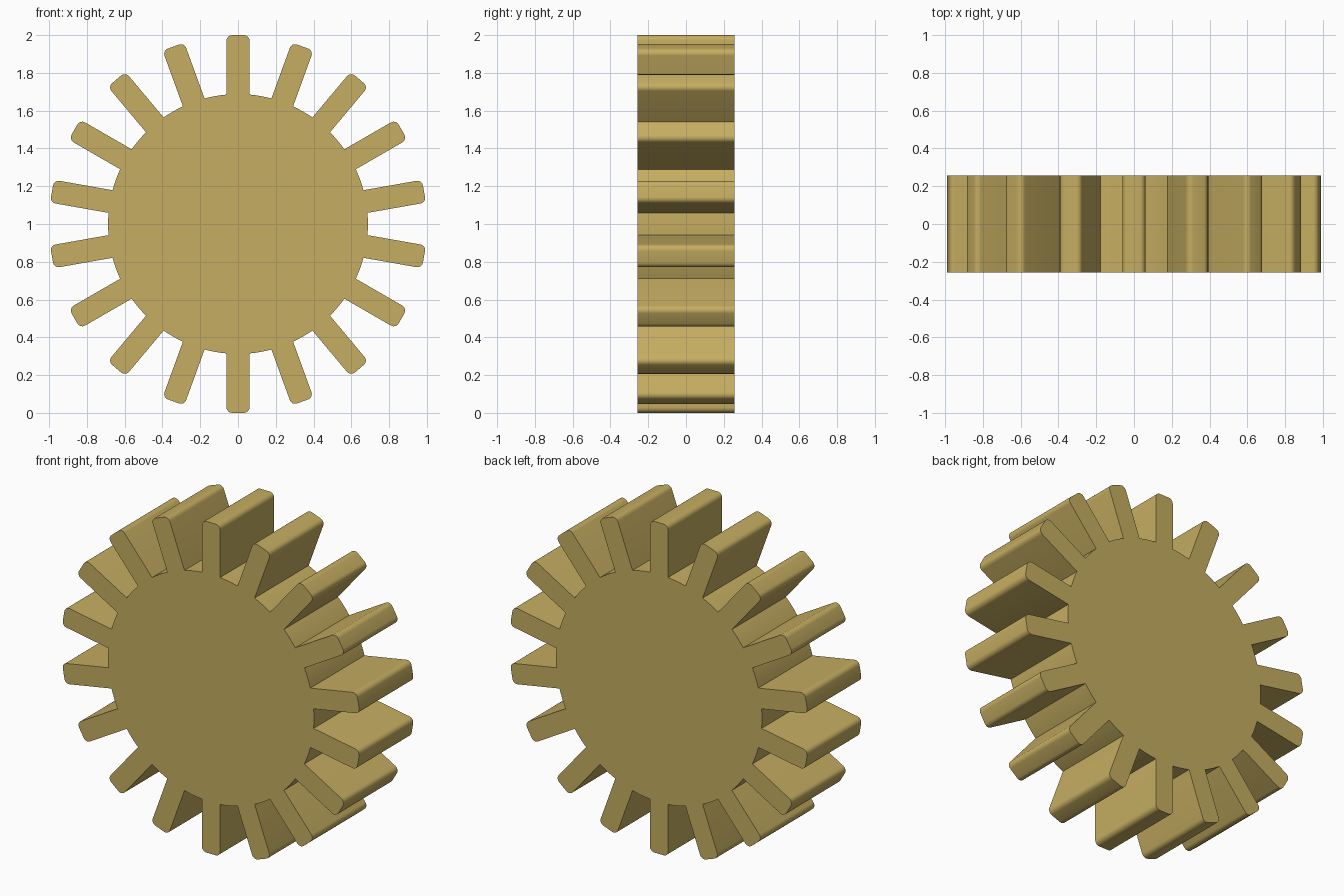
import bpy, bmesh
from math import radians, sin, cos, asin, pi

if "Cube" in bpy.data.objects:
    bpy.data.objects.remove(bpy.data.objects["Cube"])

TEETH, ROOT, TIP = 18, 0.688, 1.0
HALF_W, HALF_DEPTH, FILLET = 0.061, 0.258, 0.03
CENTRE_Z = 1.0


def tooth_profile():
    """One upright tooth with rounded tip corners, then the arc of the gap to its right."""
    base = (ROOT ** 2 - HALF_W ** 2) ** 0.5
    cx, cz, n = HALF_W - FILLET, TIP - FILLET, 6
    right = [(cx + FILLET * sin(a), cz + FILLET * cos(a))
             for a in (pi / 2 * i / n for i in range(n + 1))]
    left = [(-x, z) for x, z in reversed(right)]
    pts = [(-HALF_W, base)] + left + right + [(HALF_W, base)]
    start = asin(HALF_W / ROOT)
    end = 2 * pi / TEETH - start
    pts += [(ROOT * sin(a), ROOT * cos(a))
            for a in (start + (end - start) * i / 4 for i in range(1, 4))]
    return pts


# Full gear outline: the tooth repeated around the y axis
bm = bmesh.new()
outline = []
for i in range(TEETH):
    a = 2 * pi * i / TEETH
    for x, z in tooth_profile():
        outline.append(bm.verts.new((x * cos(a) + z * sin(a), -HALF_DEPTH,
                                     CENTRE_Z + z * cos(a) - x * sin(a))))
face = bm.faces.new(outline)

# Extrude the outline through the thickness
ext = bmesh.ops.extrude_face_region(bm, geom=[face], use_keep_orig=True)
bmesh.ops.translate(bm, vec=(0, 2 * HALF_DEPTH, 0),
                    verts=[g for g in ext["geom"] if isinstance(g, bmesh.types.BMVert)])
bmesh.ops.recalc_face_normals(bm, faces=bm.faces)
mesh = bpy.data.meshes.new("gear_wheel")
bm.to_mesh(mesh)
bm.free()

gear = bpy.data.objects.new("gear_wheel", mesh)
bpy.context.collection.objects.link(gear)
brass = bpy.data.materials.new("brass")
brass.diffuse_color = (0.56, 0.42, 0.12, 1)
brass.use_nodes = True
brass.node_tree.nodes["Principled BSDF"].inputs["Base Color"].default_value = brass.diffuse_color
mesh.materials.append(brass)

# Smooth rounded tips, crisp edges elsewhere
bpy.context.view_layer.objects.active = gear
gear.select_set(True)
bpy.ops.object.shade_smooth_by_angle(angle=radians(30))
